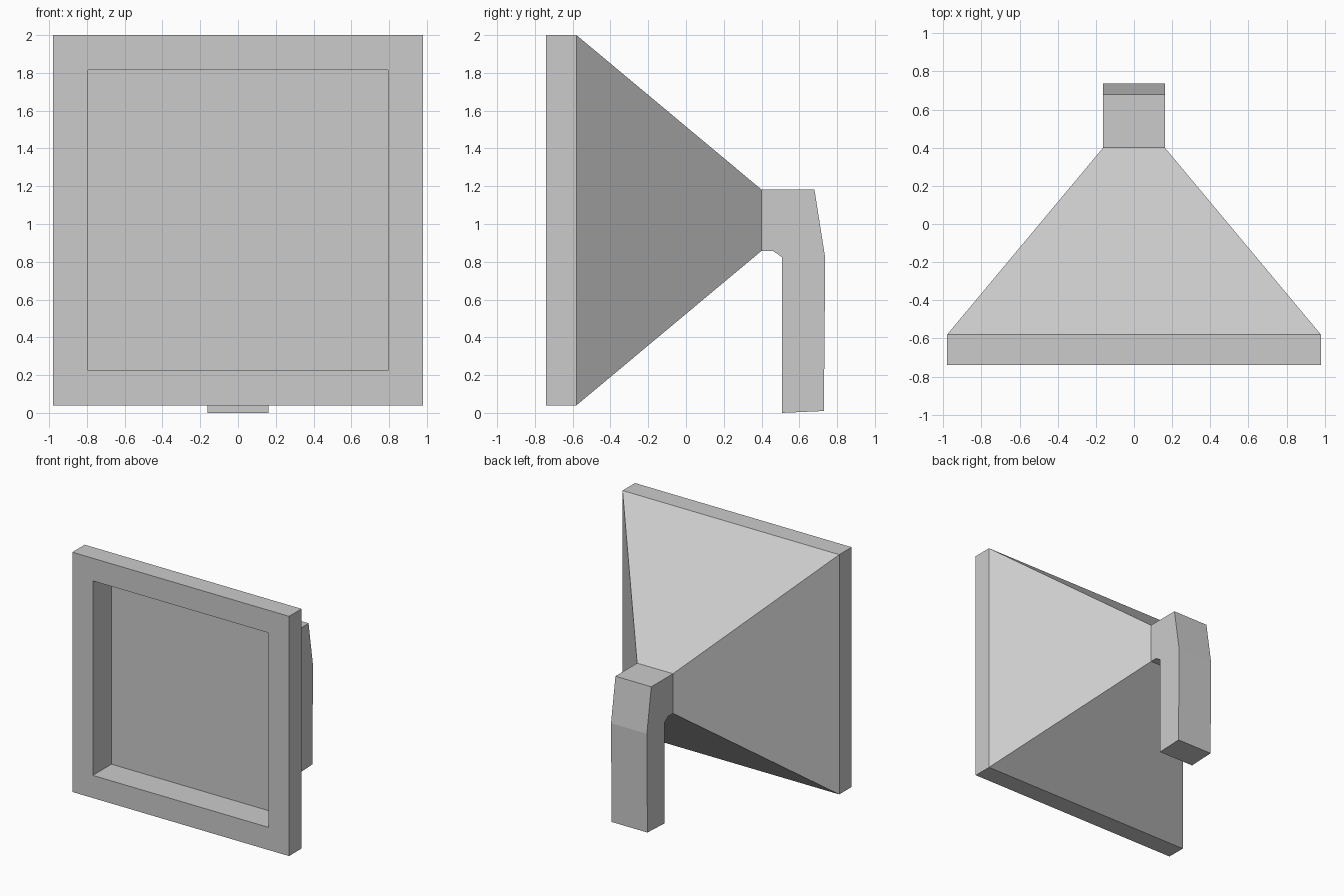
import bpy
import bmesh

cube = bpy.data.objects.get("Cube")
if cube:
    bpy.data.objects.remove(cube, do_unlink=True)

# One plain grey for everything
grey = bpy.data.materials.new("plain_grey")
grey.use_nodes = True
colour = (0.6, 0.6, 0.6, 1.0)
grey.diffuse_color = colour
grey.node_tree.nodes["Principled BSDF"].inputs["Base Color"].default_value = colour

AXIS_Z = 1.02      # height of the horn's centre line
MOUTH = 0.98       # half size of the square mouth
OPENING = 0.795    # half size of the recess
THROAT = 0.162     # half size of the square pipe
FRONT, RIM_BACK, PANEL, THROAT_Y = -0.74, -0.58, -0.50, 0.40


def finish(bm, name):
    mesh = bpy.data.meshes.new(name)
    bm.to_mesh(mesh)
    bm.free()
    mesh.materials.append(grey)
    obj = bpy.data.objects.new(name, mesh)
    bpy.context.collection.objects.link(obj)
    return obj


def square_loft(name, rings, cap_first=False):
    """Join square rings, given as (half size, y), with flat quads."""
    bm = bmesh.new()
    corners = ((-1, -1), (1, -1), (1, 1), (-1, 1))
    loops = [[bm.verts.new((sx * h, y, AXIS_Z + sz * h)) for sx, sz in corners]
             for h, y in rings]
    if cap_first:
        bm.faces.new(loops[0])
    for a, b in zip(loops, loops[1:]):
        for i in range(4):
            j = (i + 1) % 4
            bm.faces.new((a[j], a[i], b[i], b[j]))
    return finish(bm, name)


# Square rim with a recessed flat panel
square_loft("mouth_frame",
            [(OPENING, PANEL), (OPENING, FRONT), (MOUTH, FRONT), (MOUTH, RIM_BACK)],
            cap_first=True)

# Tapering funnel behind the rim
square_loft("horn_funnel", [(MOUTH, RIM_BACK), (THROAT, THROAT_Y)])

# Square pipe that bends down to the ground, extruded from its side profile
profile = [(THROAT_Y, AXIS_Z + THROAT), (0.68, AXIS_Z + THROAT), (0.737, 0.82),
           (0.73, 0.01), (0.507, 0.0), (0.507, 0.825), (0.46, AXIS_Z - THROAT),
           (THROAT_Y, AXIS_Z - THROAT)]
bm = bmesh.new()
side = bm.faces.new([bm.verts.new((-THROAT, y, z)) for y, z in profile])
extruded = bmesh.ops.extrude_face_region(bm, geom=[side], use_keep_orig=True)
bmesh.ops.translate(bm, vec=(2 * THROAT, 0, 0),
                    verts=[g for g in extruded["geom"] if isinstance(g, bmesh.types.BMVert)])
bmesh.ops.recalc_face_normals(bm, faces=bm.faces[:])
# Leave the pipe open where it meets the funnel
joint = [f for f in bm.faces if all(abs(v.co.y - THROAT_Y) < 0.001 for v in f.verts)]
bmesh.ops.delete(bm, geom=joint, context='FACES_ONLY')
finish(bm, "elbow_pipe")
